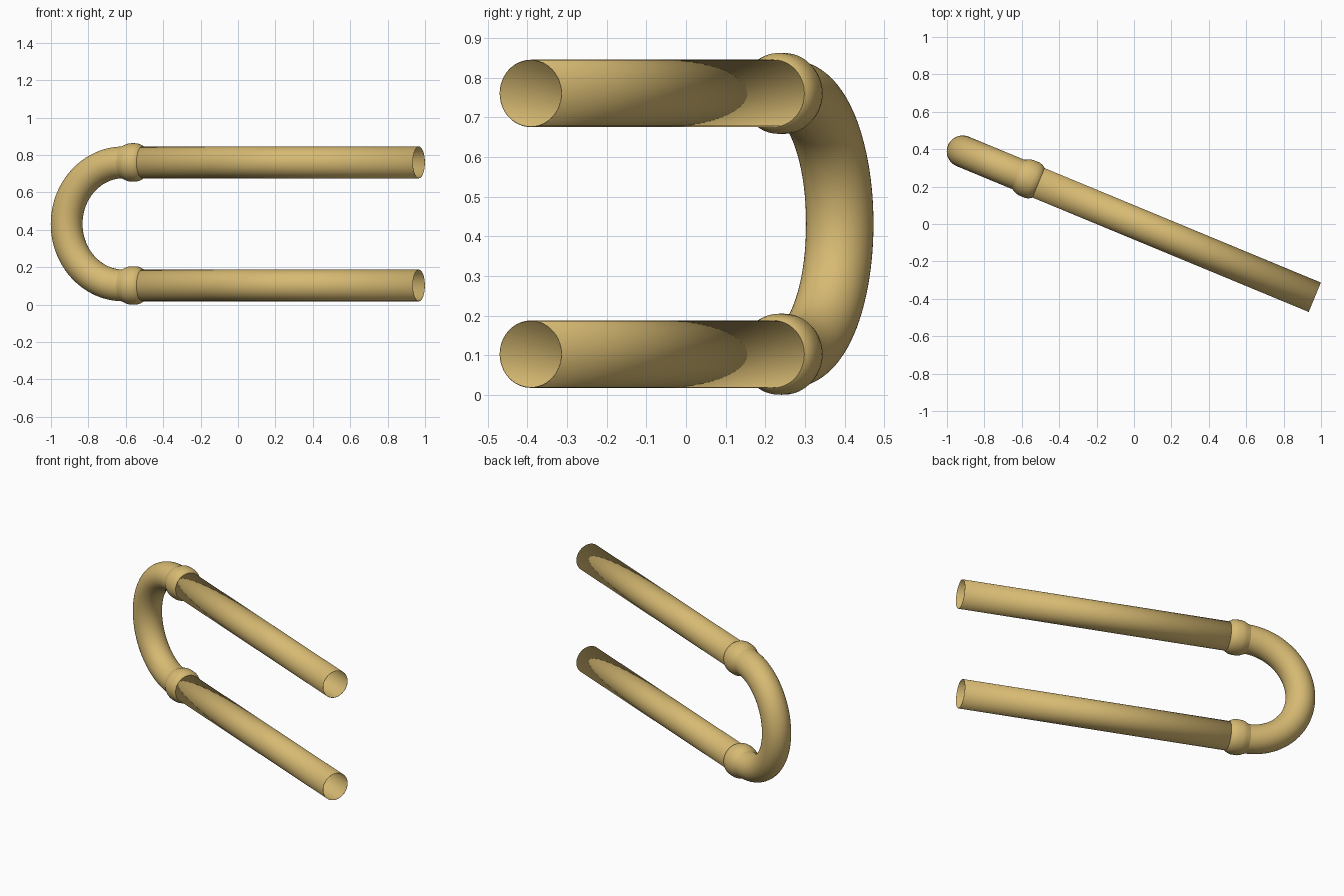
import bpy, bmesh
from math import cos, sin, pi, radians
from mathutils import Vector

cube = bpy.data.objects.get("Cube")
if cube:
    bpy.data.objects.remove(cube)

SIDES = 48
TUBE_R = 0.085
LOW, HIGH = 0.1025, 0.7605          # heights of the two legs
MID, BEND_R = (LOW + HIGH) / 2, (HIGH - LOW) / 2
BEND_X, END_X = -0.666, 1.043       # where the bend starts, where the legs end
TURN = radians(-22.5)

brass = bpy.data.materials.new("brass")
brass.use_nodes = True
brass.diffuse_color = (0.68, 0.49, 0.17, 1)
brass.node_tree.nodes["Principled BSDF"].inputs["Base Color"].default_value = brass.diffuse_color


def sweep(name, stations, wall=0.0):
    """Skin circular rings; a station is (centre, in-plane normal, radius)."""
    bm = bmesh.new()
    rings = []
    for centre, normal, radius in stations:
        angles = [2 * pi * i / SIDES for i in range(SIDES)]
        rings.append([bm.verts.new(centre + radius * (cos(a) * normal + sin(a) * Vector((0, 1, 0))))
                      for a in angles])
    for a, b in zip(rings, rings[1:]):
        for i in range(SIDES):
            j = (i + 1) % SIDES
            bm.faces.new((a[i], a[j], b[j], b[i]))
    bmesh.ops.recalc_face_normals(bm, faces=bm.faces)
    mesh = bpy.data.meshes.new(name)
    bm.to_mesh(mesh)
    bm.free()
    mesh.materials.append(brass)
    obj = bpy.data.objects.new(name, mesh)
    bpy.context.collection.objects.link(obj)
    obj.rotation_euler.z = TURN
    obj.location = Vector((sin(-TURN), cos(TURN), 0)) * 0.008
    if wall:
        solid = obj.modifiers.new("wall", 'SOLIDIFY')
        solid.thickness = wall
        solid.offset = -1
    bpy.ops.object.select_all(action='DESELECT')
    obj.select_set(True)
    bpy.context.view_layer.objects.active = obj
    bpy.ops.object.shade_smooth_by_angle(angle=radians(35))
    return obj


UP = Vector((0, 0, 1))

# U-shaped return bend
bend = []
for i in range(49):
    a = pi / 2 + pi * i / 48
    out = Vector((cos(a), 0, sin(a)))
    bend.append((Vector((BEND_X, 0, MID)) + BEND_R * out, out, TUBE_R))
sweep("return_bend", bend)

# Straight open legs and the swollen collars joining them to the bend
collar = [(-0.673, 0.085), (-0.645, 0.098), (-0.63, 0.102), (-0.61, 0.1025),
          (-0.59, 0.102), (-0.575, 0.098), (-0.562, 0.091), (-0.555, 0.084)]
for side, z in (("lower", LOW), ("upper", HIGH)):
    sweep(side + "_leg", [(Vector((x, 0, z)), UP, TUBE_R) for x in (BEND_X, END_X)], 0.002)
    sweep(side + "_collar", [(Vector((x, 0, z)), UP, r) for x, r in collar])
